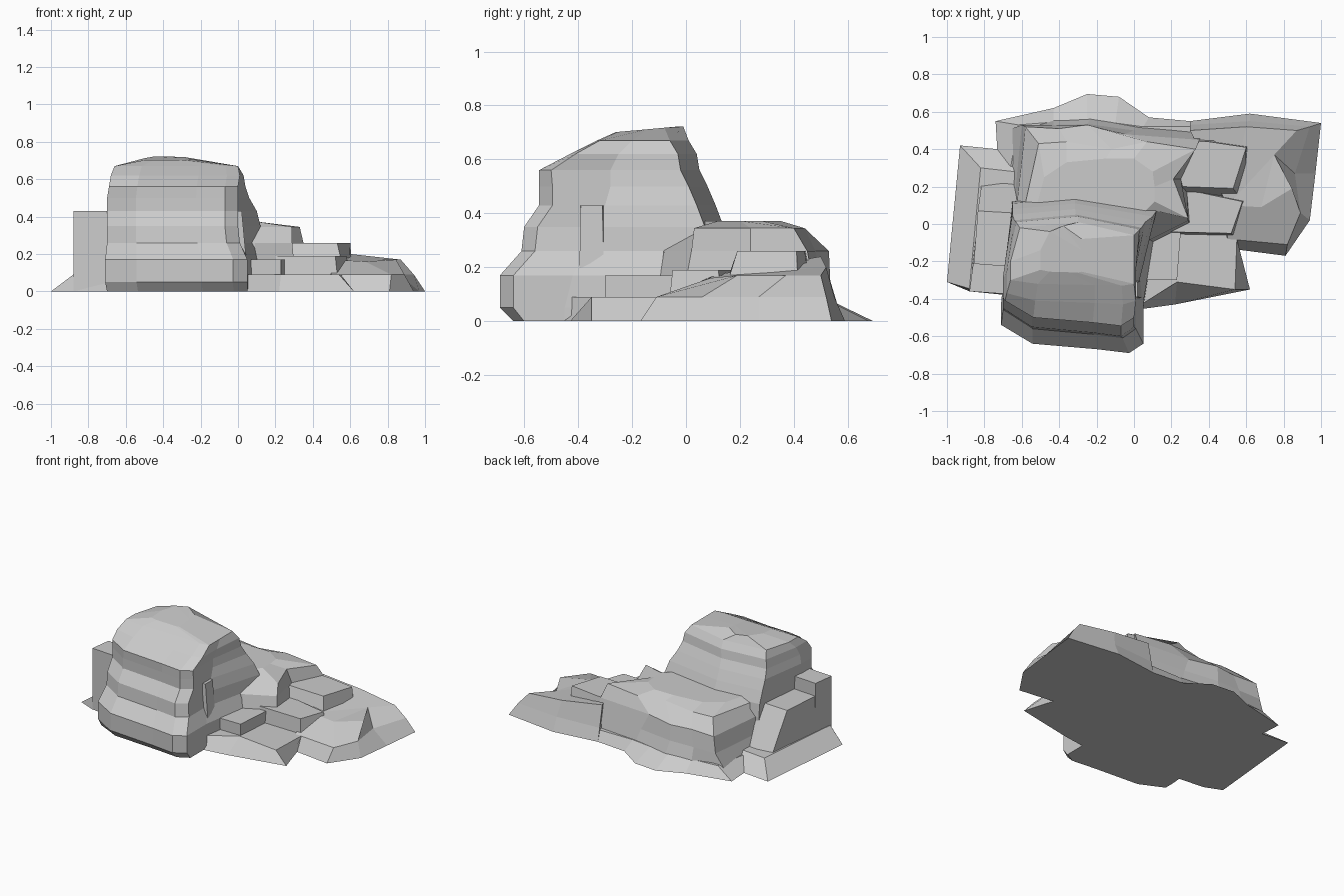
import bpy, bmesh


def loft(name, rings):
    """Skin rings of equal point count, bottom to top, and cap both ends."""
    bm = bmesh.new()
    rows = [[bm.verts.new(p) for p in ring] for ring in rings]
    n = len(rows[0])
    for a, b in zip(rows, rows[1:]):
        for i in range(n):
            j = (i + 1) % n
            bm.faces.new((a[i], a[j], b[j], b[i]))
    caps = [bm.faces.new(rows[0][::-1]), bm.faces.new(rows[-1])]
    bmesh.ops.triangulate(bm, faces=caps)
    bmesh.ops.recalc_face_normals(bm, faces=bm.faces)
    me = bpy.data.meshes.new(name)
    bm.to_mesh(me)
    bm.free()
    ob = bpy.data.objects.new(name, me)
    bpy.context.collection.objects.link(ob)
    return ob


def level(z, pts):
    return [(x, y, z) for x, y in pts]


def block(name, z, low, high=None):
    """Rough boulder: outline on the ground, outline at height z."""
    return loft(name, [level(0, low), level(z, high or low)])


# Tall rock tower: each level is z, front y, left x, right x, back y, bow, flare, side y
def tower_ring(z, f, l, r, b, k, d, m):
    w = r - l
    return level(z, [
        (l, f + .15 * k), (l + .22 * w, f + .05 * k), (l + .68 * w, f + .02 * k),
        (r - .1 * w, f), (r, f + .05 * k), (r, m), (r + d, b - .05),
        (l + .55 * w, b + .02), (l + .05, b - .01), (l, m)])


tower = [
    (0.00, -.64, -.70, .05, .13, .8, .08, -.45),
    (0.05, -.69, -.71, .05, .13, 1, .08, -.45),
    (0.17, -.69, -.71, .05, .13, 1, .08, -.42),
    (0.26, -.61, -.70, .01, .13, 1, .10, -.38),
    (0.35, -.60, -.70, .00, .12, 1, .12, -.35),
    (0.43, -.545, -.70, .00, .09, 1, .10, -.30),
    (0.50, -.545, -.70, .00, .06, 1, .06, -.28),
    (0.56, -.545, -.69, .00, .03, .9, .04, -.28),
    (0.62, -.43, -.68, .01, .02, .4, .02, -.25),
    (0.67, -.33, -.66, .00, -.01, .2, .00, -.20)]
rings = [tower_ring(*t) for t in tower]
# domed crown, higher at the back
rings.append([(x, y, .722 + .09 * min(0, y + .03))
              for x, y, z in tower_ring(0, -.26, -.50, -.28, -.03, .1, .0, -.14)])
loft("rock_tower", rings)

# Small stepped buttress on the tower's right face
block("tower_buttress", .43, [(-.1, -.40), (.06, -.40), (.05, -.30), (-.1, -.28)],
      [(-.1, -.40), (.02, -.39), (.02, -.31), (-.1, -.29)])

# Back plateau with stepped cliff
loft("back_plateau", [
    level(0, [(-.70, -.2), (-.68, .50), (-.43, .57), (-.22, .58), (.05, .53),
              (.36, .50), (.30, .24), (.33, .0), (.12, -.1)]),
    level(.15, [(-.67, -.2), (-.60, .53), (-.43, .53), (-.25, .535), (.0, .50),
                (.36, .47), (.28, .24), (.30, .0), (.10, -.1)]),
    level(.26, [(-.66, -.2), (-.58, .52), (-.40, .51), (-.25, .53), (-.05, .48),
                (.35, .45), (.25, .24), (.29, .02), (.09, -.08)]),
    level(.345, [(-.65, -.2), (-.51, .43), (-.36, .44), (-.12, .40), (.07, .44),
                 (.33, .40), (.21, .24), (.29, .03), (.12, .07)]),
    level(.372, [(-.60, -.2), (-.48, .25), (-.36, .33), (-.15, .35), (.0, .35),
                 (.10, .28), (.11, .2), (.11, .12), (.05, .06)])])

# Scree skirt behind the plateau
block("back_skirt", .07,
      [(-.74, .55), (-.73, .38), (.3, .3), (.62, .59), (.3, .55), (.08, .57),
       (-.08, .68), (-.25, .695), (-.43, .62)],
      [(-.62, .53), (-.66, .3), (.3, .3), (.60, .53), (.3, .52), (.05, .52),
       (-.10, .54), (-.25, .55), (-.43, .545)])

# Left ledges stepping up toward the front
block("left_skirt", .09,
      [(-1, -.31), (-.88, -.36), (-.68, -.38), (-.60, .40), (-.73, .40), (-.93, .42)],
      [(-.88, -.345), (-.87, -.355), (-.68, -.37), (-.60, .28), (-.64, .28), (-.82, .30)])
block("left_mid_ledge", .34,
      [(-.87, -.25), (-.6, -.25), (-.6, .26), (-.66, .27), (-.81, .25)],
      [(-.86, -.25), (-.6, -.25), (-.6, .06), (-.66, .06), (-.835, .07)])
block("left_front_pillar", .43, [(-.88, -.36), (-.6, -.38), (-.6, -.23), (-.86, -.21)])

# Front right terrace and its raised slab
block("front_terrace", .09,
      [(0, -.46), (.22, -.43), (.62, -.35), (.55, -.12), (.5, .1), (0, .1)],
      [(.04, -.43), (.23, -.31), (.54, -.35), (.55, -.08), (.5, .1), (0, .1)])
block("front_slab", .17, [(0, -.30), (.23, -.30), (.25, -.04), (.0, .0)])

# Middle boulders at the right of the plateau
block("middle_boulder", .19, [(.08, -.06), (.54, -.07), (.62, .14), (.2, .2)],
      [(.10, -.04), (.52, -.05), (.58, .12), (.2, .2)])
block("upper_boulder", .26,
      [(.20, .10), (.59, .11), (.62, .42), (.55, .48), (.2, .48)],
      [(.26, .20), (.53, .19), (.60, .41), (.40, .44), (.2, .45)])

# Right hand slab with a notched outer edge
loft("right_slab", [
    level(0, [(.5, -.13), (.81, -.17), (.94, .02), (.97, .27), (1, .54), (.62, .59), (.3, .55)]),
    level(.09, [(.5, -.08), (.82, -.11), (.89, .06), (.86, .27), (.94, .52), (.62, .55), (.3, .53)]),
    [(.5, .10, .17), (.68, .09, .16), (.845, .19, .17), (.75, .37, .17),
     (.87, .50, .17), (.6, .52, .20), (.3, .50, .24)]])
